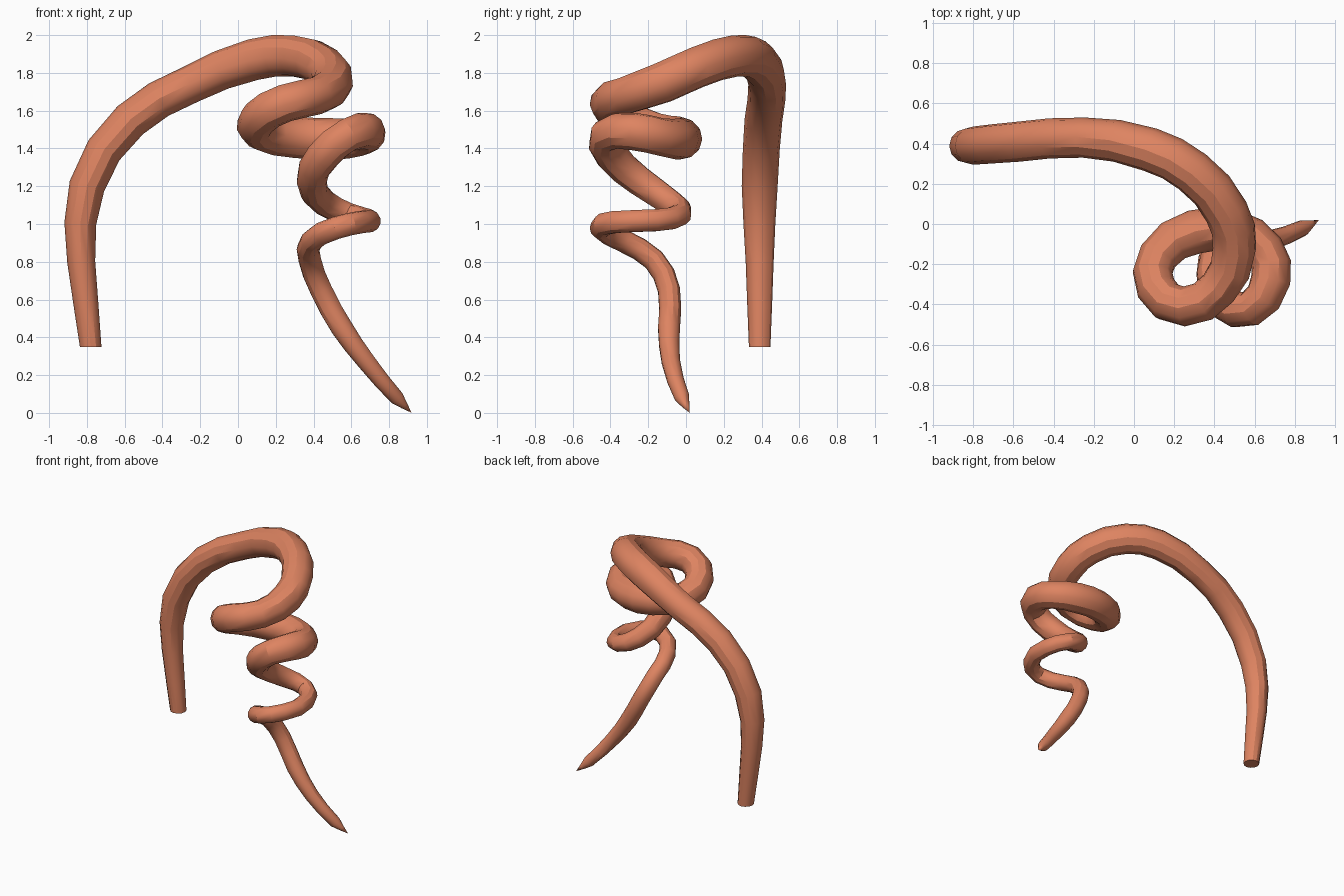
import bpy
import bmesh
from mathutils import Vector

default_cube = bpy.data.objects.get("Cube")
if default_cube:
    bpy.data.objects.remove(default_cube, do_unlink=True)


def make_material(name, colour):
    material = bpy.data.materials.new(name)
    material.use_nodes = True
    material.diffuse_color = colour
    material.node_tree.nodes["Principled BSDF"].inputs["Base Color"].default_value = colour
    return material


def tapered_tube(name, path, material):
    """Sweep a round section along a smooth path of (x, y, z, radius) points."""
    curve = bpy.data.curves.new(name, "CURVE")
    curve.dimensions = "3D"
    curve.resolution_u = 2
    curve.bevel_depth = 1
    curve.bevel_resolution = 4
    curve.use_fill_caps = True
    curve.twist_mode = "MINIMUM"
    spline = curve.splines.new("BEZIER")
    spline.radius_interpolation = "LINEAR"
    spline.bezier_points.add(len(path) - 1)
    for point, (x, y, z, radius) in zip(spline.bezier_points, path):
        point.co = (x, y, z)
        point.radius = radius
        point.handle_left_type = point.handle_right_type = "AUTO"

    # Level the cut end by starting the path straight up
    start = spline.bezier_points[0]
    start.handle_left_type = start.handle_right_type = "FREE"
    start.handle_right = start.co + Vector((0, 0, .15))
    start.handle_left = start.co - Vector((0, 0, .15))

    tube = bpy.data.objects.new(name, curve)
    bpy.context.collection.objects.link(tube)
    bpy.ops.object.select_all(action="DESELECT")
    tube.select_set(True)
    bpy.context.view_layer.objects.active = tube
    bpy.ops.object.convert(target="MESH")
    tube = bpy.context.object

    # Close the pointed tip and join the end cap to the wall
    mesh = bmesh.new()
    mesh.from_mesh(tube.data)
    bmesh.ops.remove_doubles(mesh, verts=mesh.verts, dist=.001)
    bmesh.ops.recalc_face_normals(mesh, faces=mesh.faces)
    mesh.to_mesh(tube.data)
    mesh.free()

    tube.data.materials.clear()
    tube.data.materials.append(material)
    bpy.ops.object.shade_smooth_by_angle()
    return tube


# Rising stem and overhead arch
arch = [
    (-.78, .39, .35, .057), (-.83, .39, .8, .074), (-.8, .39, 1.2, .095),
    (-.57, .41, 1.55, .1), (-.25, .43, 1.74, .1), (.08, .37, 1.87, .11),
    (.29, .26, 1.89, .11), (.46, .06, 1.83, .11),
]
# Three narrowing coils
coils = [
    (.5, -.12, 1.75, .11), (.42, -.32, 1.68, .1), (.25, -.41, 1.64, .1),
    (.11, -.32, 1.56, .1), (.12, -.16, 1.49, .1), (.3, -.04, 1.46, .11),
    (.5, -.04, 1.45, .11), (.65, -.13, 1.46, .1), (.68, -.28, 1.49, .1),
    (.58, -.42, 1.47, .09), (.45, -.39, 1.36, .09), (.39, -.25, 1.23, .08),
    (.46, -.08, 1.11, .07), (.59, -.03, 1.05, .06), (.69, -.16, 1.02, .06),
    (.65, -.38, 1.01, .06), (.52, -.45, .98, .06), (.39, -.33, .91, .06),
]
# Trailing pointed end
tip = [
    (.38, -.17, .81, .06), (.44, -.09, .65, .06), (.55, -.09, .45, .06),
    (.68, -.08, .27, .05), (.84, -.02, .08, .04), (.92, .02, 0, 0),
]

terracotta = make_material("terracotta", (.73, .23, .12, 1))
tapered_tube("curled_tendril", arch + coils + tip, terracotta)
